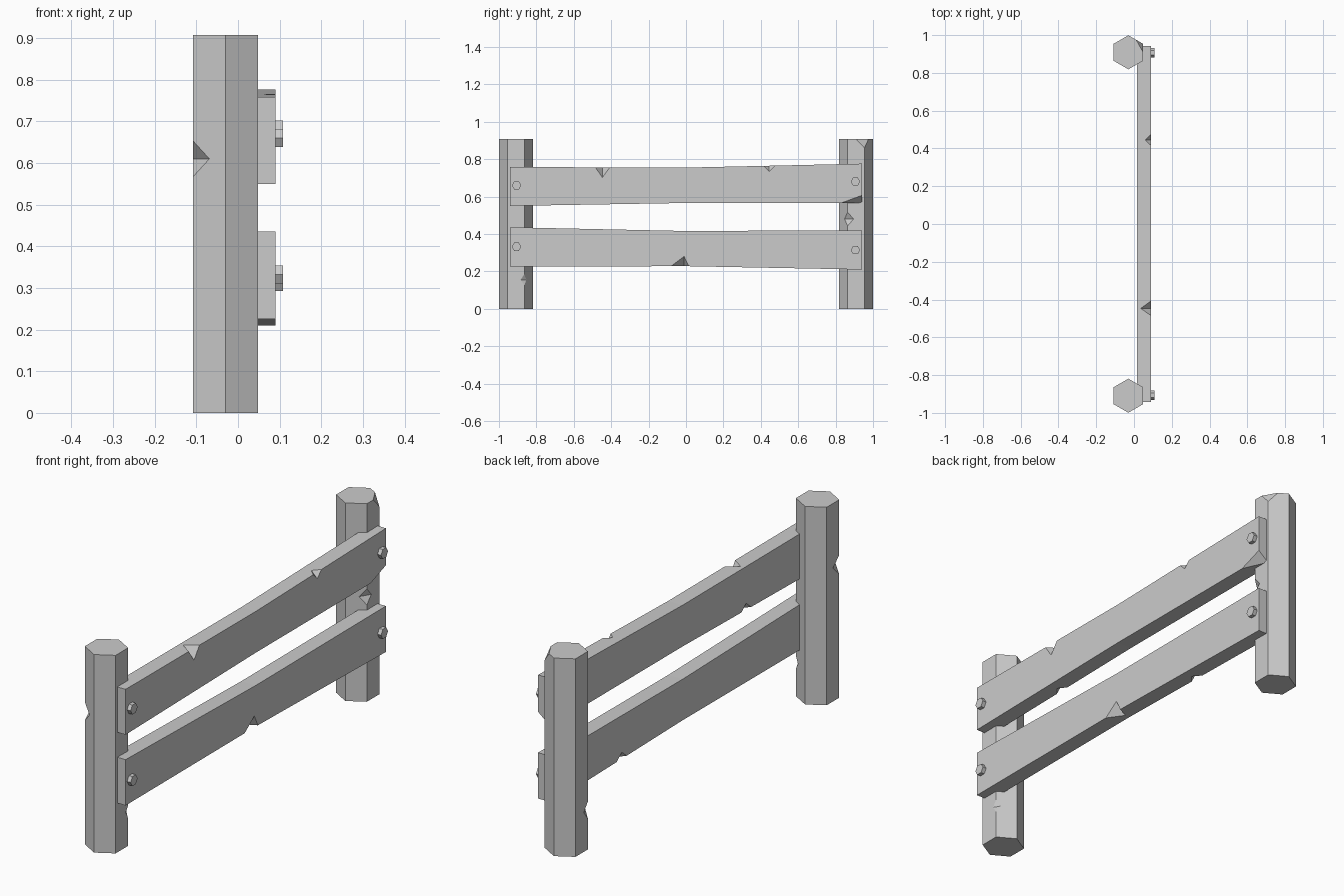
import bpy, bmesh, math
from mathutils import Vector as V

cube = bpy.data.objects.get("Cube")
if cube:
    bpy.data.objects.remove(cube, do_unlink=True)

grey = bpy.data.materials.new("light_grey")
grey.use_nodes = True
COLOUR = (0.6, 0.6, 0.6, 1)
grey.diffuse_color = COLOUR
grey.node_tree.nodes["Principled BSDF"].inputs["Base Color"].default_value = COLOUR


def make_object(name, bm):
    bmesh.ops.recalc_face_normals(bm, faces=bm.faces)
    mesh = bpy.data.meshes.new(name)
    bm.to_mesh(mesh)
    bm.free()
    mesh.materials.append(grey)
    obj = bpy.data.objects.new(name, mesh)
    bpy.context.collection.objects.link(obj)
    return obj


def prism(name, outline, direction):
    """Extrude a closed outline along a direction."""
    bm = bmesh.new()
    face = bm.faces.new([bm.verts.new(p) for p in outline])
    new = bmesh.ops.extrude_face_region(bm, geom=[face])["geom"]
    bmesh.ops.translate(bm, vec=direction,
                        verts=[g for g in new if isinstance(g, bmesh.types.BMVert)])
    return make_object(name, bm)


def notch(obj, edge, u, v, start, end):
    """Cut a V nick across an edge; u and v reach along the two faces."""
    p, u, v, start, end = map(V, (edge, u, v, start, end))
    bm = bmesh.new()
    mid = (u + v) / 2
    points = [p + 2 * u - v, p - u + 2 * v,
              p + mid + 3 * (start - mid), p + mid + 3 * (end - mid)]
    bmesh.ops.convex_hull(bm, input=[bm.verts.new(q) for q in points])
    cutter = make_object("nick_cutter", bm)
    cutter.hide_render = True
    mod = obj.modifiers.new("nick", 'BOOLEAN')
    mod.operation, mod.solver, mod.object = 'DIFFERENCE', 'EXACT', cutter
    bpy.context.view_layer.objects.active = obj
    bpy.ops.object.modifier_apply(modifier=mod.name)
    mesh = cutter.data
    bpy.data.objects.remove(cutter, do_unlink=True)
    bpy.data.meshes.remove(mesh)


def chip(obj, a, b, c, corner):
    """Slice off a corner along the plane through a, b and c."""
    a, b, c, corner = map(V, (a, b, c, corner))
    normal = (b - a).cross(c - a).normalized()
    if normal.dot(corner - a) < 0:
        normal.negate()
    bm = bmesh.new()
    bm.from_mesh(obj.data)
    bmesh.ops.bisect_plane(bm, geom=bm.verts[:] + bm.edges[:] + bm.faces[:],
                           plane_co=a, plane_no=normal, clear_outer=True)
    bmesh.ops.holes_fill(bm, edges=[e for e in bm.edges if e.is_boundary])
    bm.to_mesh(obj.data)
    bm.free()


# Hexagonal posts with a corner pointing along y
HEIGHT, R, PX, PY = 0.907, 0.09, -0.03, 0.909
SIDE = R * math.cos(math.pi / 6)


def post(name, y):
    ring = [(PX + R * math.sin(k * math.pi / 3), y + R * math.cos(k * math.pi / 3), 0)
            for k in range(6)]
    return prism(name, ring, (0, 0, HEIGHT))


def post_nick(obj, sx, y, sy, z, size, half):
    """Nick a vertical post edge beside the flat x face."""
    notch(obj, (PX + sx * SIDE, y + sy * R / 2, z), (0, -sy * size, 0),
          (-sx * size * 0.87, sy * size / 2, 0), (0, 0, -half), (0, 0, half))


front_post = post("front_post", -PY)
back_post = post("back_post", PY)
post_nick(front_post, -1, -PY, -1, 0.61, 0.045, 0.043)
post_nick(front_post, 1, -PY, 1, 0.155, 0.02, 0.03)
post_nick(back_post, 1, PY, -1, 0.48, 0.032, 0.037)
post_nick(back_post, -1, PY, -1, 0.18, 0.03, 0.04)
chip(back_post, (0.048, 0.91, HEIGHT), (0.01, 0.977, HEIGHT), (0.048, 0.954, 0.86),
     (0.048, 0.954, HEIGHT))

# Slightly bent rails: outline in the y-z plane
BACK_X, FRONT_X, END = 0.017, 0.09, 0.942


def rail(name, bottom, top):
    ys = (-END, 0, END)
    outline = list(zip(ys, bottom)) + list(zip(ys, top))[::-1]
    return prism(name, [(BACK_X, y, z) for y, z in outline], (FRONT_X - BACK_X, 0, 0))


upper_rail = rail("upper_rail", (0.55, 0.566, 0.566), (0.758, 0.755, 0.776))
lower_rail = rail("lower_rail", (0.226, 0.228, 0.21), (0.436, 0.416, 0.42))

# Nicks along rail edges: object, x, y, z, inward x, inward z, start, end
for obj, x, y, z, dx, dz, start, end in (
        (upper_rail, FRONT_X, -0.447, 0.757, -0.055, -0.055, -0.038, 0.04),
        (upper_rail, FRONT_X, 0.445, 0.765, -0.03, -0.03, -0.03, 0.03),
        (upper_rail, BACK_X, -0.46, 0.558, 0.03, 0.03, -0.035, 0.035),
        (lower_rail, FRONT_X, -0.01, 0.228, -0.05, 0.052, -0.07, 0.025),
        (lower_rail, BACK_X, 0.44, 0.22, 0.03, 0.03, -0.035, 0.035)):
    notch(obj, (x, y, z), (dx, 0, 0), (0, 0, dz), (0, start, 0), (0, end, 0))
chip(upper_rail, (FRONT_X, 0.83, 0.566), (FRONT_X, END, 0.607), (0.04, END, 0.566),
     (FRONT_X, END, 0.566))

# Hexagonal bolt heads
for name, y, z in (("upper_front_bolt", -0.906, 0.66), ("upper_back_bolt", 0.906, 0.68),
                   ("lower_front_bolt", -0.906, 0.332), ("lower_back_bolt", 0.906, 0.314)):
    ring = [(0.08, y + 0.025 * math.cos(k * math.pi / 3), z + 0.025 * math.sin(k * math.pi / 3))
            for k in range(6)]
    prism(name, ring, (0.028, 0, 0))
